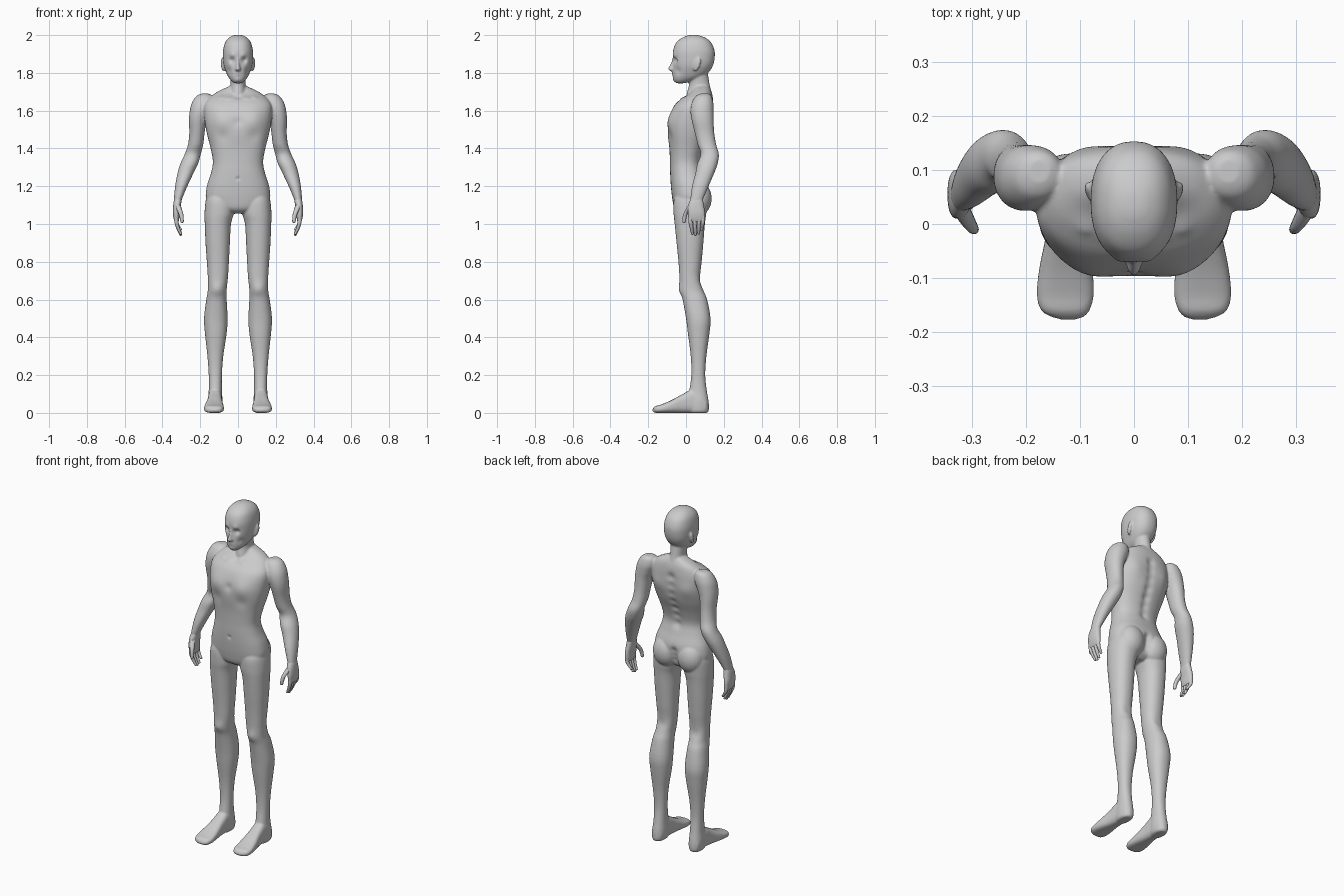
import bpy, bmesh, math
from mathutils import Vector


def spline(a, b, c, d, t):
    return tuple(0.5 * (2 * q + (r - p) * t + (2 * p - 5 * q + 4 * r - s) * t * t
                        + (3 * q - p - 3 * r + s) * t ** 3) for p, q, r, s in zip(a, b, c, d))


def loft(bm, sections, axis="z", power=2.2, mirror=True, sides=32, steps=4):
    """Skin smooth rings; section = (station, x0, x1, a0, a1), a is y (or z when axis is y)."""
    n = len(sections)
    rows = []
    for i in range(n - 1):
        quad = [sections[max(0, min(n - 1, i + k))] for k in (-1, 0, 1, 2)]
        rows += [spline(*quad, s / steps) for s in range(steps)]
    rows.append(sections[-1])
    for sign in ((1, -1) if mirror else (1,)):
        rings = []
        for st, x0, x1, a0, a1 in rows:
            ring = []
            for k in range(sides):
                t = 2 * math.pi * k / sides
                c, s = math.cos(t), math.sin(t)
                c = math.copysign(abs(c) ** (2 / power), c)
                s = math.copysign(abs(s) ** (2 / power), s)
                x = sign * ((x0 + x1) / 2 + (x1 - x0) / 2 * c)
                a = (a0 + a1) / 2 + (a1 - a0) / 2 * s
                ring.append(bm.verts.new((x, a, st) if axis == "z" else (x, st, a)))
            rings.append(ring)
        for lo, hi in zip(rings, rings[1:]):
            for k in range(sides):
                j = (k + 1) % sides
                bm.faces.new((lo[k], lo[j], hi[j], hi[k]))
        bm.faces.new(rings[0])
        bm.faces.new(rings[-1])


def centred(rows):
    return [(z, -h, h, y0, y1) for z, h, y0, y1 in rows]


def finger(bm, points):
    z, x, y, r = points[-1]
    points = points + [(z - r * 0.7, x, y, r * 0.75), (z - r, x, y, r * 0.3)]
    loft(bm, [(z, x - r, x + r, y - r, y + r) for z, x, y, r in points], power=2, sides=12, steps=3)


def finish(bm, name):
    bmesh.ops.recalc_face_normals(bm, faces=bm.faces)
    mesh = bpy.data.meshes.new(name)
    bm.to_mesh(mesh)
    bm.free()
    ob = bpy.data.objects.new(name, mesh)
    bpy.context.collection.objects.link(ob)
    bpy.ops.object.select_all(action="DESELECT")
    bpy.context.view_layer.objects.active = ob
    ob.select_set(True)
    bpy.ops.object.shade_smooth()
    return ob


bm = bmesh.new()

# Torso
loft(bm, centred([
    (1.055, .05, -.03, .06), (1.08, .12, -.06, .09), (1.13, .168, -.072, .115),
    (1.2, .165, -.08, .118), (1.27, .143, -.084, .095), (1.33, .133, -.085, .082),
    (1.4, .145, -.088, .098), (1.48, .165, -.096, .128), (1.55, .177, -.09, .142),
    (1.62, .18, -.066, .145), (1.66, .16, -.03, .143), (1.69, .125, .015, .138),
    (1.712, .085, .035, .13), (1.73, .045, .045, .12)]), mirror=False, power=2.4, sides=48)

# Neck
loft(bm, centred([
    (1.64, .05, .0, .125), (1.69, .045, .004, .135), (1.74, .04, .016, .125),
    (1.79, .043, .012, .117), (1.84, .045, .01, .11)]), mirror=False, power=2)

# Head
loft(bm, centred([
    (1.745, .018, -.05, -.01), (1.757, .035, -.063, .035), (1.777, .051, -.068, .085),
    (1.805, .064, -.069, .122), (1.84, .076, -.067, .143), (1.88, .08, -.069, .152),
    (1.92, .079, -.068, .151), (1.96, .069, -.052, .134), (1.985, .05, -.022, .105),
    (1.998, .026, .01, .07), (2.001, .01, .03, .05)]), mirror=False, power=2.3)

# Nose
loft(bm, centred([
    (1.885, .007, -.071, -.03), (1.86, .009, -.077, -.03), (1.83, .013, -.092, -.03),
    (1.818, .017, -.095, -.03), (1.808, .011, -.08, -.03)]), mirror=False, power=2, sides=16)

# Arms
loft(bm, [
    (1.69, .155, .195, .075, .12), (1.676, .135, .222, .05, .135), (1.64, .13, .245, .03, .145),
    (1.6, .145, .255, .024, .146), (1.55, .165, .26, .03, .146), (1.48, .177, .258, .047, .15),
    (1.42, .184, .265, .062, .16), (1.37, .197, .282, .078, .174), (1.32, .211, .305, .06, .168),
    (1.27, .235, .32, .05, .15), (1.2, .268, .333, .032, .12), (1.13, .297, .339, .023, .09),
    (1.115, .3, .337, .025, .088)], power=2.1)

# Legs
loft(bm, [
    (1.18, .04, .15, -.04, .09), (1.13, .025, .17, -.064, .112), (1.06, .022, .177, -.066, .108),
    (1, .037, .176, -.06, .1), (.9, .043, .172, -.05, .092), (.8, .048, .165, -.04, .083),
    (.72, .053, .16, -.035, .076), (.65, .06, .16, -.032, .092), (.6, .06, .168, -.018, .112),
    (.5, .055, .18, 0, .13), (.42, .06, .175, .01, .124), (.3, .078, .162, .025, .108),
    (.2, .085, .155, .028, .102), (.12, .085, .155, .018, .11), (.06, .082, .16, .01, .12),
    (.015, .085, .158, .01, .121), (0, .095, .15, .02, .112)])

# Feet
loft(bm, [
    (.115, .105, .14, .015, .05), (.1, .088, .155, 0, .085), (.04, .085, .158, 0, .125),
    (-.02, .083, .163, 0, .098), (-.08, .077, .175, 0, .066), (-.13, .074, .18, 0, .045),
    (-.16, .082, .172, 0, .037), (-.173, .095, .15, .005, .026), (-.177, .11, .135, .01, .02)],
    axis="y", power=2.8)

# Buttocks and ears
for s in (1, -1):
    for centre, size in (((s * .08, .068, 1.135), (.078, .068, .09)),
                         ((s * .08, .058, 1.845), (.01, .018, .036))):
        ball = bmesh.ops.create_uvsphere(bm, u_segments=24, v_segments=16, radius=1)["verts"]
        for v in ball:
            v.co = Vector(centre) + Vector([a * b for a, b in zip(v.co, size)])
            if size[0] < .02:
                v.co.y += (v.co.z - 1.845) * .25
                v.co.x += s * (v.co.y - .058) * .3

# Fuse the parts into one skin
body = finish(bm, "body")
remesh = body.modifiers.new("fuse", "REMESH")
remesh.mode = "VOXEL"
remesh.voxel_size = .0052
remesh.use_smooth_shade = True
smooth = body.modifiers.new("soften", "SMOOTH")
smooth.factor = .5
smooth.iterations = 5
for name in ("fuse", "soften"):
    bpy.ops.object.modifier_apply(modifier=name)

# Surface strokes: x, y, z, radius, push (dx, dy, dz), mirrored off centre
strokes = [
    (.032, -.06, 1.868, .016, 0, .014, 0),      # eye sockets
    (.03, -.066, 1.893, .016, 0, -.005, 0),     # brows
    (.05, -.045, 1.81, .02, -.004, .004, 0),    # cheeks
    (0, -.07, 1.794, .012, 0, -.005, 0),        # lips
    (0, -.075, 1.789, .005, 0, .004, 0),
    (0, -.066, 1.765, .013, 0, -.004, 0),       # chin
    (.085, -.075, 1.55, .055, 0, -.012, 0),     # chest muscles
    (0, -.09, 1.54, .022, 0, .006, 0),
    (.08, -.085, 1.465, .035, 0, .006, 0),
    (0, -.02, 1.675, .016, 0, .012, 0),         # collar hollow
    (.05, -.02, 1.668, .016, 0, -.006, 0),      # collar bones
    (.09, -.005, 1.672, .018, 0, -.006, 0),
    (0, -.085, 1.24, .01, 0, .006, 0),          # navel
    (.1, .135, 1.56, .05, 0, .008, 0),          # shoulder blades
    (.11, -.035, .655, .03, 0, -.006, 0),       # kneecaps
    (.11, .08, .69, .03, 0, -.005, 0),          # knee hollows
]
strokes += [(0, .095 + .04 * i / 6, 1.32 + .05 * i, .024, 0, -.012, 0) for i in range(7)]  # spine
strokes += [(0, .115, 1.08 + .03 * i, .02, 0, -.014, 0) for i in range(4)]                 # cleft
verts = [(v, v.co.copy()) for v in body.data.vertices]
for x, y, z, r, dx, dy, dz in strokes:
    for s in ((1, -1) if x else (1,)):
        centre, push = Vector((s * x, y, z)), Vector((s * dx, dy, dz))
        for v, co in verts:
            if abs(co.z - z) < 2.2 * r:
                d = (co - centre).length / r
                if d < 2.2:
                    v.co += push * math.exp(-d * d)

# Hands with separate fingers
bm = bmesh.new()
loft(bm, [
    (1.15, .3, .33, .035, .085), (1.13, .299, .338, .024, .089), (1.1, .302, .343, .012, .094),
    (1.06, .309, .345, .01, .1), (1.03, .311, .341, .013, .1), (1.012, .315, .335, .02, .095)],
    power=2.4)
for y, y_tip, tip in ((.024, .034, .95), (.046, .05, .945), (.068, .067, .952), (.089, .084, .972)):
    finger(bm, [(1.045, .328, y, .0105), (1.01, .326, y, .0105),
                ((1.01 + tip) / 2, .318, (y + y_tip) / 2, .0095), (tip, .304, y_tip, .0075)])
finger(bm, [(1.11, .322, .035, .014), (1.08, .312, .014, .0145),
            (1.05, .301, -.004, .0115), (1.015, .296, -.01, .009)])
finish(bm, "hands")
